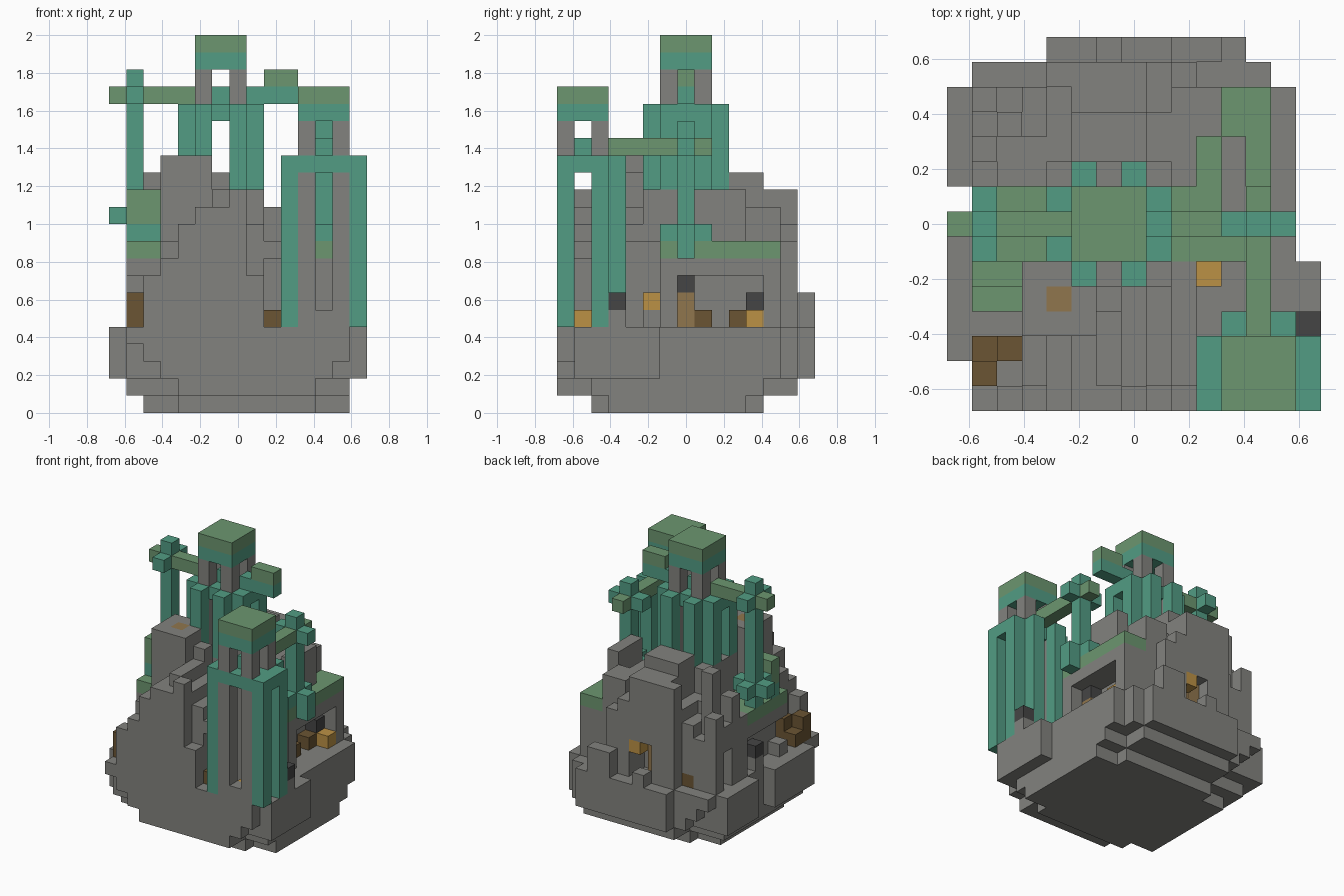
import bpy
import bmesh
from mathutils import Vector

if "Cube" in bpy.data.objects:
    bpy.data.objects.remove(bpy.data.objects["Cube"], do_unlink=True)

UNIT = 2 / 22
CENTRE = Vector((7.5, 7.5, 0))


def material(name, colour):
    mat = bpy.data.materials.new(name)
    mat.use_nodes = True
    mat.diffuse_color = (*colour, 1)
    mat.node_tree.nodes["Principled BSDF"].inputs["Base Color"].default_value = (*colour, 1)
    return mat


stone = material("stone grey", (.225, .225, .21))
sage = material("sage green", (.15, .305, .16))
teal = material("teal green", (.085, .335, .23))
brown = material("dark brown", (.145, .09, .033))
tan = material("tan", (.28, .18, .075))
amber = material("amber", (.5, .285, .06))
charcoal = material("charcoal", (.06, .06, .06))

cells = {}


def cells_between(low, high):
    for x in range(low[0], high[0]):
        for y in range(low[1], high[1]):
            for z in range(low[2], high[2]):
                yield x, y, z


def fill(part, mat, low, high):
    for cell in cells_between(low, high):
        cells[cell] = (part, mat)


def carve(low, high):
    for cell in cells_between(low, high):
        cells.pop(cell, None)


def block(part, mat, x, y, z, height=1):
    fill(part, mat, (x, y, z), (x + 1, y + 1, z + height))


def tower(part, x, y, foot, ring, sides):
    """Hollow tower: corner posts, outer columns, ring and two-tone roof."""
    for dx in (0, 2):
        for dy in (0, 2):
            block(part + "_posts", stone, x + dx, y + dy, foot, ring + 3 - foot)
    fill(part + "_ring", teal, (x, y, ring), (x + 3, y + 3, ring + 1))
    for side in sides:
        for d in (0, 2):
            dx, dy = {"left": (3, d), "right": (-1, d), "front": (d, -1), "back": (d, 3)}[side]
            block(part + "_columns", teal, x + dx, y + dy, foot, ring + 1 - foot)
        if side in ("left", "right"):
            px = x + 3 if side == "left" else x - 1
            fill(part + "_ring", teal, (px, y, ring), (px + 1, y + 3, ring + 1))
    fill(part + "_roof", teal, (x, y, ring + 3), (x + 3, y + 3, ring + 4))
    fill(part + "_roof_top", sage, (x, y, ring + 4), (x + 3, y + 3, ring + 5))


# Stepped foundation with trimmed lower corners
fill("foundation", stone, (2, 3, 0), (14, 11, 1))
fill("foundation", stone, (4, 2, 0), (12, 12, 1))
fill("foundation", stone, (1, 2, 1), (14, 12, 2))
fill("foundation", stone, (4, 0, 1), (12, 14, 2))
fill("foundation", stone, (1, 0, 2), (14, 13, 5))
fill("foundation", stone, (1, 13, 2), (13, 14, 5))
fill("foundation", stone, (0, 2, 2), (1, 7, 5))
fill("foundation", stone, (0, 9, 2), (1, 13, 5))
fill("foundation", stone, (14, 1, 2), (15, 6, 5))
for y in (0, 13):
    carve((1, y, 2), (3, y + 1, 3))
    carve((1, y, 3), (2, y + 1, 4))
    carve((13, y, 2), (14, y + 1, 3))
fill("back_plinth", stone, (4, 14, 2), (12, 15, 5))
fill("back_plinth", stone, (9, 14, 5), (11, 15, 7))

# Main hall with a stepped gable roof
for x in range(3, 10):
    top = 13 - abs(x - 6)
    fill("hall", stone, (x, 1, 5), (x + 1, 14 if x > 3 else 13, top))
for x, top in zip(range(2, 9), (8, 9, 11, 12, 12, 13, 8)):
    block("front_gable", stone, x, 0, 5, top - 5)
fill("ridge", stone, (6, 1, 12), (7, 5, 13))
fill("tower_base", stone, (4, 5, 5), (9, 10, 13))
fill("ridge", stone, (5, 10, 12), (8, 12, 14))
fill("back_gable", stone, (5, 12, 5), (8, 14, 13))
fill("back_shoulder", stone, (8, 9, 5), (10, 12, 12))
block("back_gable_post", stone, 4, 13, 5, 8)
carve((9, 0, 5), (10, 2, 9))
block("front_step", brown, 9, 1, 5)

# Side chimney with a buttress
fill("chimney", stone, (3, 3, 5), (6, 6, 15))
block("chimney_buttress", stone, 6, 4, 9, 5)
block("chimney_core", tan, 4, 4, 14)

# Right wing, its terraces and corner posts
fill("right_wing", stone, (1, 4, 5), (4, 13, 9))
fill("right_wing", stone, (2, 9, 9), (4, 11, 11))
fill("right_wing", stone, (1, 9, 9), (2, 12, 10))
fill("low_terrace", sage, (1, 4, 9), (3, 6, 10))
fill("low_terrace", sage, (1, 6, 9), (4, 9, 10))
fill("terrace_band", teal, (1, 5, 10), (3, 6, 11))
fill("terrace_parapet", sage, (1, 5, 11), (3, 6, 13))
for x, y, top in ((1, 12, 11), (2, 11, 14), (1, 10, 12)):
    block("wing_posts", stone, x, y, 5, top - 5)
carve((1, 4, 5), (2, 9, 8))
block("wing_stand", stone, 1, 4, 5)
block("wing_stand", stone, 1, 7, 5)
block("wing_lamp", charcoal, 1, 7, 6)
carve((1, 11, 5), (2, 12, 8))
block("barrels", brown, 1, 1, 5, 2)
block("barrels", brown, 1, 2, 5)
block("barrels", brown, 2, 2, 5, 2)

# Left wing with an open window under a flat roof
fill("left_wing", stone, (9, 6, 5), (13, 13, 9))
fill("left_roof", sage, (9, 6, 9), (13, 13, 10))
fill("back_shoulder", stone, (9, 11, 9), (11, 13, 12))
block("back_shoulder", stone, 9, 10, 9, 3)
carve((11, 7, 5), (13, 12, 8))
fill("wing_chimney", stone, (11, 8, 9), (12, 11, 13))
block("window_post", tan, 11, 7, 5, 2)
block("window_beam", charcoal, 11, 7, 7)
block("window_bench", brown, 11, 8, 5)
block("window_bench", brown, 11, 10, 5)
block("window_lamp", charcoal, 11, 11, 6)
block("left_crate", amber, 12, 11, 5)
block("yard_crate", amber, 10, 5, 6)
block("yard_stand", stone, 10, 5, 5)
block("yard_lamp", charcoal, 14, 3, 6)
block("yard_stand", stone, 14, 3, 5)

# Back window and its furnishings
carve((6, 12, 5), (8, 14, 8))
block("back_window_post", tan, 6, 12, 5, 3)
block("back_window_lamp", amber, 7, 13, 7)
block("back_step", brown, 3, 12, 5)
block("back_block", stone, 6, 14, 5)

# Towers
tower("main_tower", 5, 6, 13, 17, ("left", "right", "front", "back"))
block("main_tower_rail", teal, 6, 7, 18)
tower("front_tower", 11, 0, 5, 14, ("left", "right", "back"))
block("front_tower_rail", teal, 12, 1, 15)
block("front_tower_sill", stone, 12, 0, 5)
block("front_tower_lamp", amber, 12, 1, 5)

# Bridge from the main tower to the right mast
fill("right_bridge", sage, (0, 7, 18), (5, 8, 19))
block("right_mast", teal, 1, 7, 10, 10)
for y in (6, 8):
    block("right_mast_arms", teal, 1, y, 18)
    block("right_mast_feet", teal, 1, y, 11)
for x in (0, 2):
    block("right_mast_feet", teal, x, 7, 11)

# Rising spur on the left of the main tower
fill("left_spur", teal, (8, 7, 18), (11, 8, 19))
fill("left_spur_top", sage, (9, 7, 19), (11, 8, 20))

# Bridge from the front tower to the left mast
fill("left_bridge", sage, (12, 3, 15), (13, 9, 16))
block("left_mast", teal, 12, 7, 9, 8)
for x in (11, 13):
    block("left_mast_arms", teal, x, 7, 15)
    block("left_mast_feet", teal, x, 7, 10)
for y in (6, 8):
    block("left_mast_feet", teal, 12, y, 10)
block("left_mast_feet", teal, 13, 7, 9)


def build(part, mat, members):
    """Make one object from the exposed sides of a part's cells."""
    bm = bmesh.new()
    for cell in members:
        for axis in range(3):
            for sign in (-1, 1):
                step = Vector((0, 0, 0))
                step[axis] = sign
                if tuple(int(v) for v in Vector(cell) + step) in cells:
                    continue
                u, v = Vector((0, 0, 0)), Vector((0, 0, 0))
                u[(axis + 1) % 3] = v[(axis + 2) % 3] = .5
                if sign < 0:
                    u, v = v, u
                mid = Vector(cell) + Vector((.5, .5, .5)) + step / 2 - CENTRE
                corners = (mid - u - v, mid + u - v, mid + u + v, mid - u + v)
                bm.faces.new([bm.verts.new(c * UNIT) for c in corners])
    bmesh.ops.remove_doubles(bm, verts=bm.verts, dist=UNIT / 100)
    mesh = bpy.data.meshes.new(part)
    bm.to_mesh(mesh)
    bm.free()
    mesh.materials.append(mat)
    bpy.context.scene.collection.objects.link(bpy.data.objects.new(part, mesh))


parts = {}
for cell, key in cells.items():
    parts.setdefault(key, []).append(cell)
for (part, mat), members in parts.items():
    build(part, mat, members)
